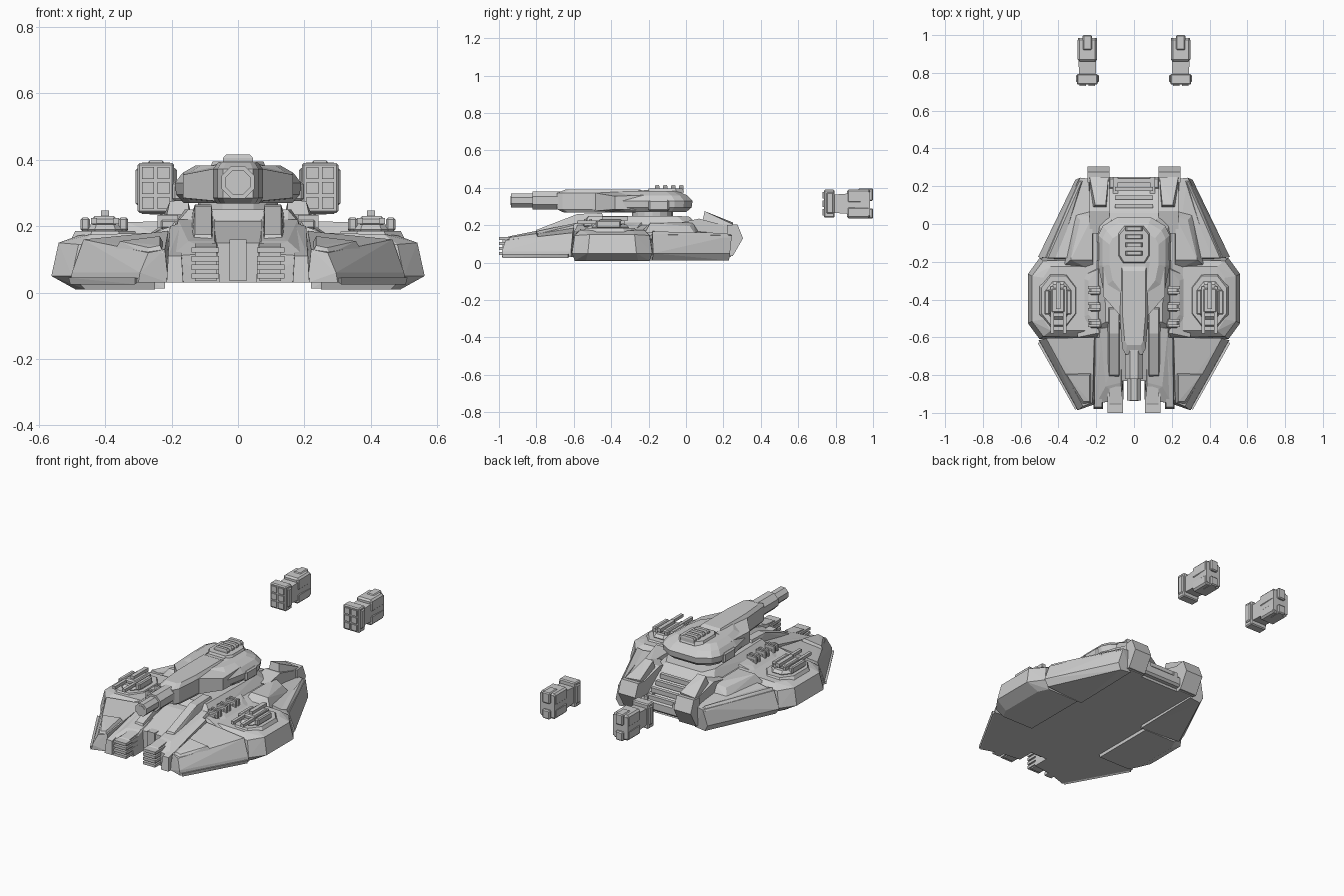
import bpy, bmesh, math


def solid(name, pts, mirror=True):
    """Faceted convex part from a few corner points, mirrored across x if wanted."""
    bm = bmesh.new()
    for p in pts:
        bm.verts.new(p)
    res = bmesh.ops.convex_hull(bm, input=bm.verts)
    junk = {v for v in res["geom_interior"] + res["geom_unused"] if isinstance(v, bmesh.types.BMVert)}
    bmesh.ops.delete(bm, geom=list(junk), context='VERTS')
    bmesh.ops.dissolve_limit(bm, angle_limit=0.02, verts=bm.verts, edges=bm.edges)
    bmesh.ops.recalc_face_normals(bm, faces=bm.faces)
    me = bpy.data.meshes.new(name)
    bm.to_mesh(me)
    bm.free()
    ob = bpy.data.objects.new(name, me)
    bpy.context.collection.objects.link(ob)
    if mirror:
        m = ob.modifiers.new("mirror", 'MIRROR')
        m.use_mirror_merge = False
    return ob


def both(pts):
    return pts + [(-p[0], *p[1:]) for p in pts]


def box(name, xs, ys, zs, mirror=True, chamfer=0.0):
    ob = solid(name, [(x, y, z) for x in xs for y in ys for z in zs], mirror)
    if chamfer:
        b = ob.modifiers.new("chamfer", 'BEVEL')
        b.width, b.segments = chamfer, 1
    return ob


def slab(name, outline, levels, mirror=True):
    """Outline (x, y) stacked at (z, scale) levels about its own centre."""
    cx = (min(p[0] for p in outline) + max(p[0] for p in outline)) / 2
    cy = (min(p[1] for p in outline) + max(p[1] for p in outline)) / 2
    return solid(name, [(cx + (x - cx) * s, cy + (y - cy) * s, z)
                        for z, s in levels for x, y in outline], mirror)


def profile(name, yz, xs, mirror=True):
    return solid(name, [(x, y, z) for x in xs for y, z in yz], mirror)


def tube(name, cx, cz, ys, r, sides=8, mirror=False):
    a = [math.pi * (2 * i + 1) / sides for i in range(sides)]
    return solid(name, [(cx + r * math.cos(t), y, cz + r * math.sin(t)) for y in ys for t in a], mirror)


# Central hull and underside
solid("hull_core", both([(0.30, -0.60, 0.03), (0.30, 0.05, 0.03), (0.30, -0.60, 0.165), (0.30, 0.0, 0.165),
                         (0.20, -0.58, 0.20), (0.20, 0.06, 0.20), (0.22, 0.10, 0.03)]), False)
solid("upper_deck", both([(0.21, -0.55, 0.18), (0.21, 0.03, 0.18), (0.15, -0.58, 0.19), (0.15, -0.52, 0.25),
                          (0.16, -0.05, 0.25), (0.12, 0.02, 0.245), (0.15, 0.08, 0.18)]), False)
profile("nose_keel", [(-0.83, 0.03), (-0.83, 0.15), (-0.60, 0.215), (-0.5, 0.22), (-0.5, 0.03)], (-0.07, 0.07), False)
box("nose_rib", (-0.025, 0.025), (-0.84, -0.6), (0.035, 0.16), False)

# Front prongs: sloping body, upper ridge, outer shoulder, slatted grille
solid("front_prong", [(0.055, -0.93, 0.03), (0.22, -0.95, 0.03), (0.055, -0.55, 0.03), (0.25, -0.55, 0.03),
                      (0.06, -0.93, 0.12), (0.20, -0.95, 0.11), (0.07, -0.84, 0.155), (0.15, -0.86, 0.155),
                      (0.07, -0.55, 0.22), (0.18, -0.55, 0.22)])
solid("prong_ridge", [(0.075, -0.82, 0.14), (0.14, -0.82, 0.14), (0.08, -0.80, 0.175), (0.13, -0.80, 0.175),
                      (0.08, -0.58, 0.26), (0.13, -0.58, 0.26), (0.08, -0.45, 0.265), (0.13, -0.45, 0.265),
                      (0.07, -0.42, 0.2), (0.15, -0.42, 0.2)])
solid("prong_shoulder", [(0.165, -0.98, 0.03), (0.215, -0.98, 0.03), (0.17, -0.97, 0.11), (0.21, -0.97, 0.11),
                         (0.17, -0.60, 0.21), (0.205, -0.60, 0.20), (0.16, -0.6, 0.03), (0.22, -0.6, 0.03)])
profile("grille_block", [(-0.98, 0.035), (-0.98, 0.12), (-0.95, 0.14), (-0.86, 0.15), (-0.86, 0.035)], (0.065, 0.13))
for i in range(4):
    z = 0.042 + i * 0.026
    box(f"grille_slat_{i}", (0.057, 0.14), (-1.0, -0.88), (z, z + 0.016))

# Front fenders with raised nose plate
solid("front_fender", [(0.20, -0.59, 0.03), (0.505, -0.615, 0.03), (0.30, -0.985, 0.03), (0.21, -0.955, 0.03),
                       (0.50, -0.615, 0.06), (0.295, -0.985, 0.06), (0.465, -0.605, 0.16), (0.27, -0.965, 0.12),
                       (0.22, -0.945, 0.13), (0.21, -0.60, 0.185)])
solid("fender_nose_plate", [(0.225, -0.95, 0.12), (0.275, -0.955, 0.115), (0.37, -0.79, 0.13), (0.225, -0.79, 0.15),
                            (0.235, -0.94, 0.142), (0.268, -0.94, 0.135), (0.355, -0.80, 0.155), (0.235, -0.80, 0.17)])
solid("fender_edge_strip", [(0.31, -0.98, 0.025), (0.505, -0.63, 0.025), (0.31, -0.985, 0.045),
                            (0.51, -0.63, 0.045), (0.29, -0.96, 0.04), (0.48, -0.62, 0.04)])

# Side sponsons with turret plate
solid("side_sponson", [(x, yc + s * h, z) for s in (-1, 1) for yc in (-0.395,)
                       for x, h, z in [(0.25, 0.20, 0.01), (0.46, 0.20, 0.01), (0.49, 0.14, 0.01),
                                       (0.25, 0.215, 0.05), (0.50, 0.215, 0.05), (0.562, 0.13, 0.05),
                                       (0.25, 0.205, 0.145), (0.48, 0.20, 0.145), (0.54, 0.12, 0.15),
                                       (0.26, 0.17, 0.18), (0.44, 0.17, 0.175), (0.48, 0.11, 0.172)]])
octagon = [(0.30, -0.48), (0.30, -0.33), (0.355, -0.26), (0.445, -0.26),
           (0.50, -0.33), (0.50, -0.48), (0.445, -0.55), (0.355, -0.55)]
slab("sponson_plate", octagon, [(0.165, 1), (0.185, 0.9)])
slab("gun_base", octagon, [(0.18, 0.64), (0.19, 0.69), (0.205, 0.58)])
box("gun_body", (0.365, 0.44), (-0.47, -0.34), (0.20, 0.23), chamfer=0.008)
box("gun_sight", (0.388, 0.413), (-0.45, -0.31), (0.225, 0.247))
for i, x in enumerate((0.367, 0.433)):
    box(f"gun_barrel_{i}", (x - 0.009, x + 0.009), (-0.58, -0.33), (0.207, 0.225))
for i, x in enumerate((0.345, 0.46)):
    box(f"gun_side_pad_{i}", (x - 0.014, x + 0.014), (-0.48, -0.35), (0.185, 0.226), chamfer=0.006)

# Vents between deck and sponsons
solid("vent_plinth", [(0.18, -0.58, 0.16), (0.29, -0.50, 0.16), (0.29, -0.28, 0.16), (0.18, -0.20, 0.16),
                      (0.19, -0.55, 0.215), (0.24, -0.48, 0.195), (0.24, -0.3, 0.195), (0.19, -0.24, 0.215)])
for i in range(3):
    y = -0.35 - i * 0.087
    box(f"deck_vent_{i}", (0.17, 0.235), (y - 0.026, y + 0.022), (0.19, 0.222), chamfer=0.008)
    for k in (-0.014, 0.014):
        box(f"vent_pipe_{i}_{k > 0}", (0.18, 0.243), (y + k - 0.007, y + k + 0.007), (0.195, 0.233))

# Rear fenders with raised armour panels
solid("rear_fender", [(0.22, -0.20, 0.012), (0.48, -0.18, 0.012), (0.29, 0.23, 0.012), (0.22, 0.23, 0.02),
                      (0.508, -0.175, 0.05), (0.31, 0.235, 0.05), (0.47, -0.18, 0.15), (0.285, 0.245, 0.145),
                      (0.24, 0.24, 0.15), (0.22, -0.18, 0.19), (0.35, -0.18, 0.17)])
solid("rear_fender_panel", [(0.21, -0.25, 0.16), (0.37, -0.22, 0.16), (0.31, 0.05, 0.15), (0.22, 0.08, 0.15),
                            (0.22, -0.19, 0.215), (0.335, -0.19, 0.212), (0.285, 0.02, 0.195), (0.22, 0.04, 0.215)])
solid("rear_edge_strip", [(0.40, -0.18, 0.155), (0.47, -0.18, 0.14), (0.455, -0.18, 0.167),
                          (0.27, 0.23, 0.145), (0.295, 0.235, 0.135), (0.28, 0.22, 0.158)])

# Rear thruster housings and the laddered engine bay between them
profile("thruster_arm", [(-0.05, 0.21), (0.07, 0.235), (0.24, 0.19), (0.24, 0.03), (0.0, 0.03)], (0.13, 0.235))
solid("thruster_cowl", [(x, y, z) for x, y, z in
                        [(0.145, 0.085, 0.21), (0.22, 0.085, 0.21), (0.15, 0.10, 0.275), (0.205, 0.10, 0.275),
                         (0.135, 0.25, 0.215), (0.235, 0.25, 0.205), (0.135, 0.23, 0.12), (0.24, 0.23, 0.12)]])
solid("thruster_block", [(x, y, z) for y, z in [(0.22, 0.20), (0.275, 0.205), (0.305, 0.13), (0.285, 0.10),
                                                 (0.25, 0.035), (0.22, 0.035)] for x in (0.13, 0.245)])
profile("engine_bay", [(0.0, 0.03), (0.0, 0.22), (0.07, 0.20), (0.20, 0.10), (0.22, 0.03)], (-0.14, 0.14), False)
for i in range(4):
    y, z = 0.095 + i * 0.045, 0.205 - i * 0.025
    box(f"engine_rung_{i}", (-0.10, 0.10), (y - 0.011, y + 0.011), (z - 0.022, z + 0.005), False)
box("engine_rail", (0.085, 0.11), (0.06, 0.25), (0.08, 0.13))
box("rear_sill", (-0.14, 0.14), (0.18, 0.25), (0.05, 0.115), False, 0.012)

# Turret: ring, skirt, faceted shell, cheeks
slab("turret_ring", [(0.12 * math.cos(a * math.pi / 8), -0.18 + 0.11 * math.sin(a * math.pi / 8))
                     for a in range(16)], [(0.24, 1), (0.28, 1)], False)
half = [(0.09, 0.035), (0.165, -0.01), (0.19, -0.06), (0.19, -0.22), (0.165, -0.34), (0.07, -0.46)]
slab("turret_shell", both(half), [(0.27, 0.86), (0.295, 0.98), (0.33, 1), (0.36, 0.88), (0.382, 0.68)], False)
solid("turret_cheek", [(0.06, -0.50, 0.275), (0.06, -0.50, 0.375), (0.165, -0.38, 0.285), (0.165, -0.38, 0.355),
                       (0.165, -0.20, 0.28), (0.165, -0.20, 0.362), (0.06, -0.2, 0.27), (0.06, -0.2, 0.388)])
box("side_mount", (0.15, 0.197), (-0.20, -0.09), (0.275, 0.335), chamfer=0.008)

# Gun: mantlet, sleeve, octagonal barrel with muzzle ring
slab("mantlet", both([(0.045, -0.69), (0.062, -0.66), (0.075, -0.50), (0.075, -0.20)]),
     [(0.268, 0.85), (0.285, 1), (0.372, 1), (0.392, 0.8)], False)
tube("barrel_sleeve", 0, 0.332, (-0.82, -0.60), 0.053)
tube("barrel", 0, 0.332, (-0.935, -0.70), 0.040)
tube("barrel_bore", 0, 0.332, (-0.937, -0.90), 0.026)
slab("turret_roof_plate", both([(0.05, -0.01), (0.085, -0.05), (0.085, -0.17), (0.06, -0.21)]),
     [(0.375, 1), (0.395, 0.9)], False)
for i in range(4):
    y = -0.025 - i * 0.043
    slab(f"roof_fin_{i}", both([(0.045, y - 0.012), (0.045, y + 0.012)]), [(0.385, 1), (0.405, 1), (0.416, 0.8)], False)

# Detached missile pods behind the hull
box("pod_front", (0.192, 0.302), (0.738, 0.795), (0.24, 0.39), chamfer=0.006)
box("pod_front_band", (0.184, 0.308), (0.75, 0.79), (0.262, 0.375), chamfer=0.006)
for x in (0.224, 0.271):
    for j in range(3):
        z = 0.27 + j * 0.045
        box(f"pod_cell_{x}_{j}", (x - 0.018, x + 0.018), (0.731, 0.75), (z - 0.018, z + 0.018))
solid("pod_waist", [(x, y, z) for y, w, z0, z1 in [(0.78, 0.044, 0.255, 0.375), (0.985, 0.05, 0.24, 0.39)]
                    for x in (0.247 - w, 0.247 + w) for z in (z0 + 0.012, z1 - 0.012)])
for n, z0, z1 in (("lower", 0.237, 0.30), ("upper", 0.318, 0.392)):
    box(f"pod_shell_{n}", (0.196, 0.298), (0.86, 0.985), (z0, z1), chamfer=0.01)
box("pod_cap", (0.222, 0.272), (0.92, 1.0), (0.33, 0.397), chamfer=0.006)
box("pod_keel", (0.222, 0.272), (0.92, 1.0), (0.235, 0.29), chamfer=0.006)
